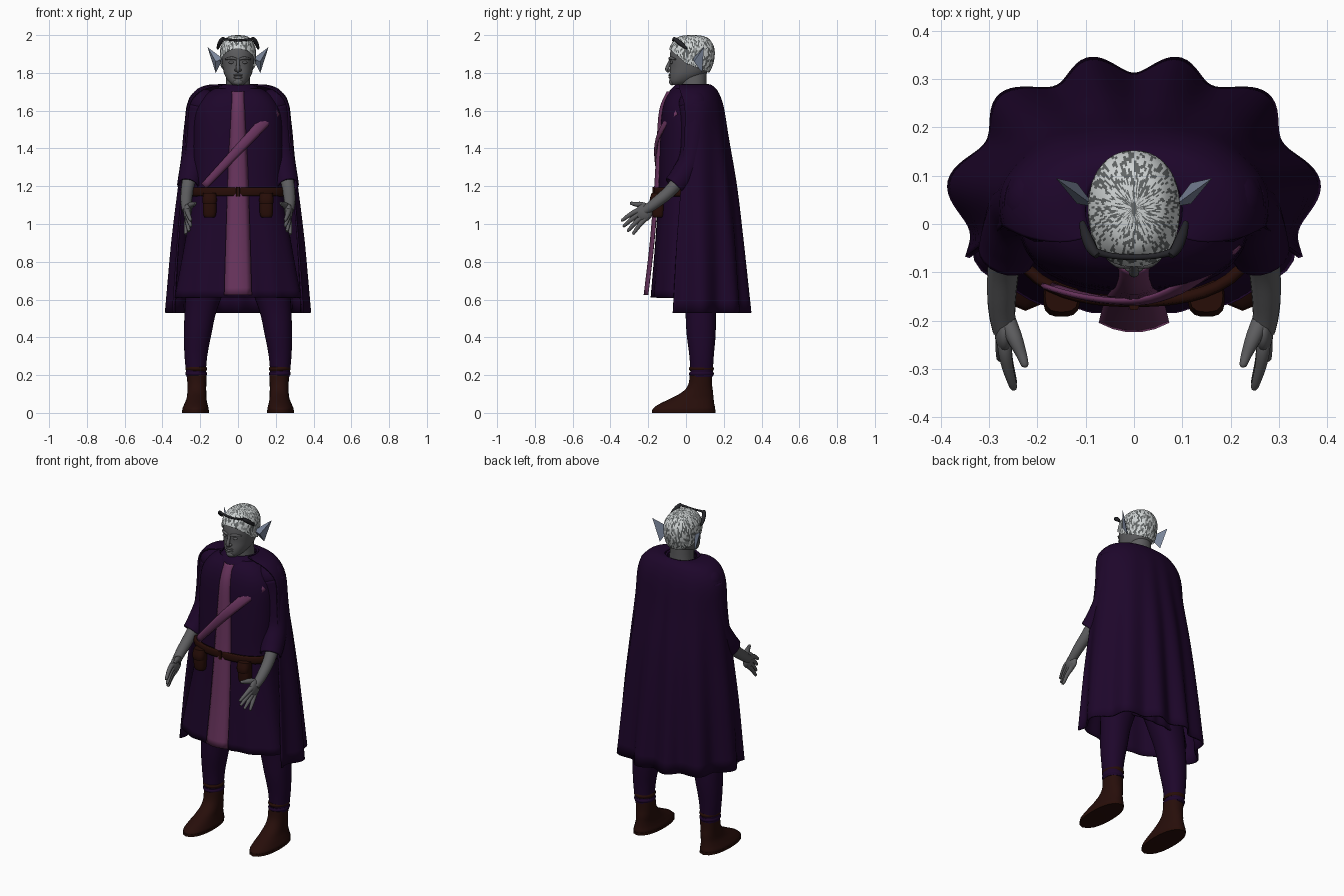
import bpy, bmesh, math, random
from mathutils import Vector

random.seed(4)
cube = bpy.data.objects.get("Cube")
if cube:
    bpy.data.objects.remove(cube, do_unlink=True)


def material(name, r, g, b):
    m = bpy.data.materials.new(name)
    m.use_nodes = True
    m.diffuse_color = (r, g, b, 1)
    m.node_tree.nodes["Principled BSDF"].inputs["Base Color"].default_value = (r, g, b, 1)
    return m


PURPLE = material("deep purple cloth", .0125, .0018, .0235)
MAUVE = material("mauve cloth", .14, .034, .11)
SKIN = material("ash grey skin", .11, .11, .115)
EAR = material("blue grey ear", .2, .24, .33)
WHITE = material("white hair", .62, .65, .65)
GREY = material("grey hair", .12, .13, .13)
BLACK = material("black frame", .018, .018, .022)
LEATHER = material("dark leather", .02, .004, .0022)
BOOT = material("boot brown", .02, .0042, .003)


def finish(name, bm, mats, thick=0, smooth=True):
    bmesh.ops.recalc_face_normals(bm, faces=bm.faces)
    me = bpy.data.meshes.new(name)
    bm.to_mesh(me)
    bm.free()
    ob = bpy.data.objects.new(name, me)
    bpy.context.collection.objects.link(ob)
    for m in mats:
        me.materials.append(m)
    if smooth:
        bpy.ops.object.select_all(action="DESELECT")
        ob.select_set(True)
        bpy.context.view_layer.objects.active = ob
        bpy.ops.object.shade_smooth_by_angle(angle=math.radians(50))
    if thick:
        mod = ob.modifiers.new("thickness", "SOLIDIFY")
        mod.thickness, mod.offset = thick, 0
    return ob


def skin_rows(name, rows, mat, closed=True, caps=True, thick=0):
    """Join rows of points into a surface."""
    bm = bmesh.new()
    vs = [[bm.verts.new(p) for p in row] for row in rows]
    n = len(vs[0])
    for a, b in zip(vs, vs[1:]):
        for i in range(n if closed else n - 1):
            j = (i + 1) % n
            bm.faces.new((a[i], a[j], b[j], b[i]))
    if closed and caps:
        bm.faces.new(vs[0])
        bm.faces.new(vs[-1])
    return finish(name, bm, [mat], thick)


def refine(keys, steps):
    """Catmull-Rom interpolation through key tuples."""
    out = []
    for i in range(len(keys) - 1):
        p0, p1, p2, p3 = (keys[max(0, min(len(keys) - 1, i + k))] for k in (-1, 0, 1, 2))
        for s in range(steps):
            t = s / steps
            out.append(tuple(b + .5 * t * (c - a + t * (2*a - 5*b + 4*c - d + t * (3*(b - c) + d - a)))
                             for a, b, c, d in zip(p0, p1, p2, p3)))
    return out + [keys[-1]]


def polar(a, rx, ry, n):
    """Superellipse radius in direction a, measured from the back."""
    return (abs(math.sin(a) / rx) ** n + abs(math.cos(a) / ry) ** n) ** (-1 / n)


def loft(name, keys, mat, seg=32, n=2.2, steps=4, caps=True, thick=0, fold=None):
    """Upright body; each key is z, centre x, half width, front y, back y."""
    rows = []
    for z, cx, rx, yf, yb in refine(keys, steps):
        row = []
        for i in range(seg):
            a = math.tau * i / seg
            r = polar(a, rx, (yb - yf) / 2, n) * (fold(a, z) if fold else 1)
            row.append((cx + r * math.sin(a), (yf + yb) / 2 + r * math.cos(a), z))
        rows.append(row)
    return skin_rows(name, rows, mat, True, caps, thick)


def tube(name, keys, mat, seg=12, steps=4, caps=True, thick=0):
    """Round limb; each key is x, y, z, radius."""
    pts = refine(keys, steps)
    span = (Vector(keys[-1][:3]) - Vector(keys[0][:3])).normalized()
    ref = Vector((1, 0, 0)) if abs(span.x) < .7 else Vector((0, 0, 1))
    rows = []
    for i, p in enumerate(pts):
        d = Vector(pts[min(i + 1, len(pts) - 1)][:3]) - Vector(pts[max(i - 1, 0)][:3])
        u = d.cross(ref).normalized()
        w = d.cross(u).normalized()
        rows.append([Vector(p[:3]) + p[3] * (u * math.cos(t) + w * math.sin(t))
                     for t in (math.tau * k / seg for k in range(seg))])
    return skin_rows(name, rows, mat, True, caps, thick)


def ball(name, loc, size, mat):
    bm = bmesh.new()
    bmesh.ops.create_uvsphere(bm, u_segments=20, v_segments=12, radius=1)
    for v in bm.verts:
        v.co = Vector(loc) + Vector(c * s for c, s in zip(v.co, size))
    return finish(name, bm, [mat])


# Tunic with pleated skirt, collar and belt
loft("tunic", [(.61, 0, .335, -.18, .16), (.9, 0, .28, -.158, .15), (1.17, 0, .235, -.142, .15),
               (1.4, 0, .235, -.135, .16), (1.58, 0, .225, -.125, .15), (1.67, 0, .18, -.1, .13),
               (1.715, 0, .12, -.06, .11)], PURPLE, 96, 2.4, 5, False, .008,
     lambda a, z: 1 + max(0, 1.1 - z) * .04 * math.cos(14 * a))
loft("collar", [(1.66, 0, .14, -.1, .13), (1.70, 0, .115, -.083, .128), (1.735, 0, .085, -.05, .125)],
     PURPLE, 32, 2, 3, False, .012)
loft("belt", [(1.15, 0, .25, -.158, .16), (1.17, 0, .256, -.162, .166), (1.19, 0, .25, -.158, .16)],
     LEATHER, 48, 2.4, 2, False, .02)
loft("buckle", [(1.145, 0, .01, -.178, -.158), (1.195, 0, .01, -.178, -.158)], LEATHER, 16, 4, 1)

# Front panel and diagonal sash
rows = []
for z, w, y in refine([(.625, .072, -.222), (.9, .064, -.19), (1.2, .054, -.166), (1.4, .046, -.155),
                       (1.6, .038, -.14), (1.7, .034, -.1)], 5):
    rows.append([(w * t, y + .02 * t * t, z) for t in (-1, -.6, -.2, .2, .6, 1)])
skin_rows("front_panel", rows, MAUVE, False, thick=.006)
rows = []
for i in range(21):
    x = -.18 + .38 * i / 20
    z = 1.2 + .405 * i / 20
    w = .65 + .5 * i / 20
    y = -.165 + (.112 if x > 0 else .04) * (x / .2) ** 2
    rows.append([(x - .018 * w * t, y + .008 * t * t, z + .02 * w * t) for t in (-1, -.5, 0, .5, 1)])
skin_rows("diagonal_sash", rows, MAUVE, False, thick=.008)

# Cape: rippled shell, open at the front
rows = []
for z, rx, ry, fold, reach in refine([(1.735, .1, .09, 0, 122), (1.73, .165, .105, 0, 116), (1.7, .225, .135, 0, 106),
                                      (1.62, .268, .165, .005, 98), (1.45, .28, .192, .015, 98),
                                      (1.2, .306, .232, .03, 101), (.9, .337, .264, .045, 104),
                                      (.53, .362, .298, .065, 106)], 4):
    row = []
    for i in range(121):
        a = math.radians(reach) * (i / 60 - 1)
        r = polar(a, rx, ry, 2.2) * (1 - fold * math.cos(11 * a))
        row.append((r * math.sin(a), .03 + r * math.cos(a), z))
    rows.append(row)
skin_rows("cape", rows, PURPLE, False, thick=.01)

# Paired parts: arms, hands, legs, boots, pouches and ears
for s, side in ((1, "left"), (-1, "right")):
    def mir(keys):
        return [(s * k[0], *k[1:]) for k in keys]

    def mid(keys):
        return [(k[0], s * k[1], *k[2:]) for k in keys]

    ball(side + "_shoulder", (s * .182, .045, 1.63), (.085, .085, .085), PURPLE)
    tube(side + "_sleeve", mir([(.19, .045, 1.62, .078), (.215, .045, 1.5, .068), (.235, .03, 1.35, .062),
                                (.25, -.02, 1.25, .062), (.264, -.062, 1.2, .056)]),
         PURPLE, 20, 5, False, .008)
    tube(side + "_forearm", mir([(.258, -.02, 1.25, .036), (.27, -.09, 1.17, .033), (.274, -.15, 1.12, .03),
                                 (.273, -.19, 1.09, .027), (.268, -.22, 1.07, .025)]), SKIN, 16)
    ball(side + "_palm", (s * .268, -.222, 1.06), (.021, .045, .047), SKIN)
    tips = [(.25, -.337, 1.02), (.25, -.328, .99), (.26, -.306, .965), (.277, -.278, .95)]
    for i, (x, y, z) in enumerate(tips):
        knuckle = (.268, -.255 + .012 * i, 1.07 - .015 * i, .015)
        tube(f"{side}_finger_{i + 1}", mir([(.27, -.2, 1.075 - .01 * i, .016), knuckle,
             ((x + .268) / 2 + .003, (y + knuckle[1]) / 2, (z + knuckle[2]) / 2 + .004, .012),
             (x, y, z, .008), (x, y - .003, z - .003, .003)]), SKIN, 10, 3)
    tube(side + "_thumb", mir([(.268, -.19, 1.08, .02), (.248, -.235, 1.1, .017), (.234, -.268, 1.105, .012),
                               (.226, -.292, 1.11, .008), (.225, -.296, 1.11, .003)]), SKIN, 10, 3)
    loft(side + "_trouser_leg", mid([(.19, .222, .05, .025, .14), (.3, .223, .06, .018, .147),
                                     (.42, .213, .073, .003, .157), (.55, .196, .086, -.005, .158),
                                     (.75, .15, .12, -.03, .16)]), PURPLE, 28)
    for z in (.195, .222):
        loft(side + "_ankle_wrap", mid([(z, .22, .052, .022, .142), (z + .011, .221, .058, .015, .148),
                                        (z + .022, .222, .054, .02, .144)]),
             PURPLE if z < .2 else LEATHER, 28, 2, 3)
    loft(side + "_boot", mid([(0, .225, .066, -.17, .15), (.02, .225, .07, -.177, .155),
                              (.045, .223, .062, -.145, .15), (.075, .22, .053, -.085, .146),
                              (.11, .218, .05, -.02, .143), (.15, .218, .05, .012, .138),
                              (.205, .219, .052, .02, .138)]), BOOT, 32, 2.2, 4)
    loft(side + "_boot_sole", mid([(0, .225, .071, -.18, .157), (.014, .225, .071, -.18, .157)]),
         LEATHER, 32, 2.2, 1)
    loft(side + "_pouch", mid([(1.035, .15, .026, -.172, -.12), (1.05, .15, .034, -.178, -.115),
                               (1.1, .15, .036, -.18, -.115), (1.15, .15, .03, -.175, -.115)]), LEATHER, 20, 3, 3)
    loft(side + "_pouch_flap", mid([(1.105, .15, .036, -.19, -.115), (1.13, .15, .038, -.192, -.115),
                                    (1.165, .15, .034, -.182, -.115)]), LEATHER, 20, 3, 3)
    # Faceted pointed ear
    bm = bmesh.new()
    pts = [bm.verts.new((s * x, y, z)) for x, y, z in
           ((.08, .035, 1.875), (.162, .095, 1.937), (.118, .085, 1.8), (.118, .042, 1.86))]
    for tri in ((0, 1, 2), (0, 1, 3), (1, 2, 3), (0, 2, 3)):
        bm.faces.new([pts[i] for i in tri])
    finish(side + "_ear", bm, [EAR], smooth=False)
    # Eyelid, brow and nostril
    ball(side + "_eyelid", (s * .034, -.076, 1.856), (.016, .008, .008), SKIN)
    tube(side + "_brow", mir([(.008, -.086, 1.872, .006), (.035, -.082, 1.879, .008), (.066, -.056, 1.872, .004)]), SKIN, 8)
    ball(side + "_nostril", (s * .011, -.089, 1.815), (.009, .01, .007), SKIN)

# Neck, head and facial features
loft("neck", [(1.66, 0, .075, -.03, .115), (1.72, 0, .066, -.025, .108), (1.8, 0, .062, -.03, .11)], SKIN)
HEAD = [(1.735, 0, .026, -.075, -.01), (1.755, 0, .05, -.086, .04), (1.79, 0, .071, -.087, .1),
        (1.83, 0, .081, -.084, .128), (1.88, 0, .086, -.086, .142), (1.93, 0, .083, -.078, .14),
        (1.97, 0, .06, -.05, .115), (1.986, 0, .034, -.018, .08), (1.991, 0, .004, .025, .038)]
loft("head", HEAD, SKIN, 40)
tube("nose", [(0, -.08, 1.872, .008), (0, -.091, 1.845, .009), (0, -.1, 1.818, .011), (0, -.088, 1.806, .007)], SKIN)
for z, h in ((1.788, .006), (1.776, .007)):
    ball("lip", (0, -.083, z), (.025, .01, h), SKIN)
ball("chin", (0, -.074, 1.752), (.026, .016, .018), SKIN)

# Cropped hair: cap trimmed along the hairline, with short random dark strands
big = [(z + (z - 1.86) * .07, cx, rx + .009 * min(1, rx / .03), yf - .008, yb + .009) for z, cx, rx, yf, yb in HEAD]
SEG = 120
hair = loft("cropped_hair", big, WHITE, SEG, 2.2, 12)
hair.data.materials.append(GREY)
strands = [random.random() for _ in range(SEG * 60)]
bm = bmesh.new()
bm.from_mesh(hair.data)
hidden = []
for f in bm.faces:
    c = f.calc_center_median()
    if c.z < 1.85 + (max(0, -c.y) * .85 if c.y < 0 else -.4 * c.y):
        hidden.append(f)
    row, column = divmod(f.index, SEG)
    f.material_index = int(strands[(row + column % 3) // 3 * SEG + column] < (.4 if c.z > 1.93 else .5))
bmesh.ops.delete(bm, geom=hidden, context="FACES")
bm.to_mesh(hair.data)
bm.free()

# Raised eyewear resting on the hair
tube("eyewear_bar", [(-.08, -.058, 1.98, .008), (-.045, -.066, 1.976, .006), (0, -.069, 1.972, .006),
                     (.045, -.066, 1.976, .006), (.08, -.058, 1.98, .008)], BLACK, 8)
for s in (1, -1):
    tube("eyewear_arm", [(s * .076, -.066, 1.985, .007), (s * .088, -.05, 1.972, .012),
                         (s * .1, -.022, 1.95, .011), (s * .107, .003, 1.928, .006)], BLACK, 8)
